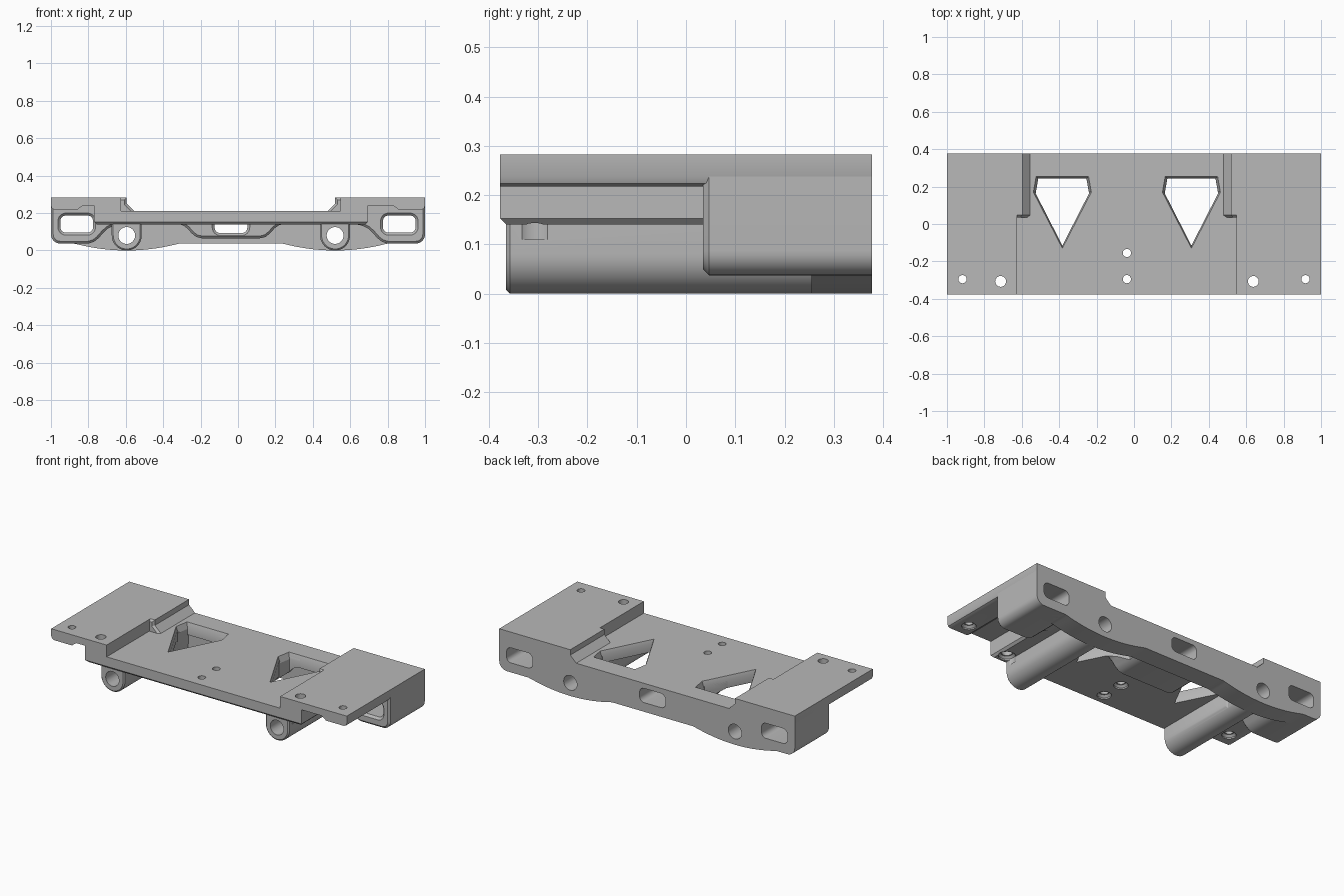
import bpy, bmesh, math

cube = bpy.data.objects.get("Cube")
if cube:
    bpy.data.objects.remove(cube)

OFF = -0.038            # centre line of the inner features
BACK, FRONT = 0.377, -0.377
TOP, DECK_TOP, DECK_LOW = 0.283, 0.211, 0.14

grey = bpy.data.materials.new("plain grey")
grey.use_nodes = True
colour = (0.48, 0.48, 0.48, 1)
grey.diffuse_color = colour
grey.node_tree.nodes["Principled BSDF"].inputs["Base Color"].default_value = colour

parts, cutters = [], []


def prism(name, pts, axis, start, end, inset=0, depth=None, group=parts):
    """Extrude a profile along y or z, optionally chamfering the start face."""
    depth = inset if depth is None else depth
    k = 1 if axis == "y" else 2
    ring = start + math.copysign(depth, end - start)

    def place(p, d):
        return (p[0], d, p[1]) if axis == "y" else (p[0], p[1], d)

    bm = bmesh.new()
    a = [bm.verts.new(place(p, ring)) for p in pts]
    b = [bm.verts.new(place(p, end)) for p in pts]
    first = bm.faces.new(a)
    bm.faces.new(b)
    for i in range(len(pts)):
        j = (i + 1) % len(pts)
        bm.faces.new((a[i], a[j], b[j], b[i]))
    bmesh.ops.recalc_face_normals(bm, faces=bm.faces)
    if inset:
        bmesh.ops.inset_region(bm, faces=[first], thickness=inset, depth=0,
                               use_even_offset=True, use_boundary=True)
        for v in first.verts:
            v.co[k] = start
    me = bpy.data.meshes.new(name)
    bm.to_mesh(me)
    bm.free()
    me.materials.append(grey)
    ob = bpy.data.objects.new(name, me)
    group.append(ob)
    return ob


def arc(cx, cy, r, a0, a1, n):
    return [(cx + r * math.cos(math.radians(a0 + (a1 - a0) * i / n)),
             cy + r * math.sin(math.radians(a0 + (a1 - a0) * i / n))) for i in range(n + 1)]


def circle(cx, cy, r, n=32):
    return arc(cx, cy, r, 0, 360, n)[:-1]


def slot(x0, x1, z0, z1, r):
    return (arc(x1 - r, z1 - r, r, 0, 90, 6) + arc(x0 + r, z1 - r, r, 90, 180, 6)
            + arc(x0 + r, z0 + r, r, 180, 270, 6) + arc(x1 - r, z0 + r, r, 270, 360, 6))


def cut(name, *args):
    prism(name, *args, group=cutters)


def cut_slot(name, x0, x1, z0, z1):
    g = 0.013
    cut(name, slot(x0, x1, z0, z1, 0.03), "y", 0.02, 0.5)
    cut(name + "_rim", slot(x0 - g, x1 + g, z0 - g, z1 + g, 0.03 + g), "y", 0.048, 0.03, g)


# Centre deck with chamfered underside
deck_x = 0.732
prism("deck", [(OFF - deck_x, FRONT), (OFF + deck_x, FRONT), (OFF + deck_x, BACK),
               (OFF - deck_x, BACK)], "z", DECK_LOW, DECK_TOP, 0.013)

# Rear beam with two rounded bellies under the bores
belly = []
for i in range(97):
    x = -0.94 + 1.88 * i / 96
    d = (abs(x - OFF) - 0.557) / 0.28
    belly.append((x, 0.037 * min(1, d * d)))
prism("rear_beam", belly + [(0.94, 0.2), (-0.94, 0.2)], "y", 0.255, BACK)

# Raised rib around the middle slot
half = [(0.155, 0.065), (0.185, 0.072), (0.21, 0.092), (0.232, 0.117),
        (0.255, 0.134), (0.285, 0.143), (0.285, 0.19)]
prism("middle_rib", [(OFF + x, z) for x, z in half] + [(OFF - x, z) for x, z in reversed(half)],
      "y", 0.035, 0.3, 0.012)

for side, s in (("right", -1), ("left", 1)):
    def inner(a, z):
        return (s * a + OFF, z)

    def outer(pts):
        return [(s * a, z) for a, z in pts]

    # Flat wing running the full depth
    prism(side + "_wing",
          [inner(0.587, TOP), inner(0.587, 0.16), inner(deck_x, 0.16), inner(deck_x, 0.24)]
          + outer([(0.83, 0.24), (0.86, 0.218), (0.98, 0.218), (0.994, 0.224),
                   (1, 0.238), (1, TOP)]), "y", FRONT, BACK)

    # Thick rear end block with rounded lower corner and sloped inner lip
    prism(side + "_end_block",
          outer([(1, TOP)] + arc(0.95, 0.087, 0.05, 0, -90, 8)
                + [(0.80, 0.037), (0.77, 0.046), (0.745, 0.066), (0.72, 0.095),
                   (0.695, 0.118), (0.66, 0.134), (0.62, 0.142)])
          + [inner(0.517, 0.16), inner(0.517, DECK_TOP), inner(0.557, 0.25), inner(0.557, TOP)],
          "y", 0.035, BACK, 0.012)

    # Long tube hanging below the deck
    cx = s * 0.557 + OFF
    prism(side + "_tube", arc(cx, 0.08, 0.08, 180, 360, 24) + [(cx + 0.08, 0.15), (cx - 0.08, 0.15)],
          "y", -0.365, BACK, 0.008)
    cut(side + "_bore", circle(cx, 0.08, 0.045), "y", -0.5, 0.5)

    # End slot
    xs = sorted((s * 0.775, s * 0.95))
    cut_slot(side + "_slot", xs[0], xs[1], 0.095, 0.187)

    # Pointed window with sloped rim
    wx = s * 0.345 + OFF
    window = [(wx - 0.14, 0.255), (wx + 0.14, 0.255), (wx + 0.155, 0.17),
              (wx, -0.13), (wx - 0.155, 0.17)]
    cut(side + "_window_rim", window, "z", 0.175, 0.23, 0.013, 0.036)
    small = [(wx + (x - wx) * 0.92, 0.08 + (y - 0.08) * 0.93) for x, y in window]
    cut(side + "_window", small, "z", -0.1, 0.2)

cut_slot("middle_slot", -0.125, 0.05, 0.093, 0.18)

# Screw holes, widened on the underside
for i, (x, y, r, low) in enumerate([
        (-0.917, -0.295, 0.022, 0.218), (0.917, -0.295, 0.022, 0.218),
        (-0.713, -0.307, 0.029, DECK_LOW), (0.638, -0.307, 0.029, DECK_LOW),
        (OFF, -0.155, 0.022, DECK_LOW), (OFF, -0.295, 0.022, DECK_LOW)]):
    cut(f"screw_hole_{i}", circle(x, y, r, 24), "z", 0.1, 0.4)
    cut(f"screw_seat_{i}", circle(x, y, r + 0.018, 24), "z", low + 0.02, low - 0.03, 0.012)

# Cut every part, then discard the cutters
scene = bpy.context.scene.collection
helpers = bpy.data.collections.new("cutters")
scene.children.link(helpers)
for ob in cutters:
    ob.hide_render = True
    helpers.objects.link(ob)
for ob in parts:
    scene.objects.link(ob)
    mod = ob.modifiers.new("openings", "BOOLEAN")
    mod.operation = "DIFFERENCE"
    mod.operand_type = "COLLECTION"
    mod.collection = helpers
    mod.solver = "EXACT"
    mod.use_self = True
graph = bpy.context.evaluated_depsgraph_get()
graph.update()
meshes = [bpy.data.meshes.new_from_object(ob.evaluated_get(graph)) for ob in parts]
for ob, me in zip(parts, meshes):
    ob.modifiers.clear()
    ob.data = me
    me.materials.clear()
    me.materials.append(grey)
for ob in cutters:
    bpy.data.objects.remove(ob)
bpy.data.collections.remove(helpers)

# Smooth curved faces, keep edges crisp
bpy.ops.object.select_all(action="DESELECT")
for ob in parts:
    ob.select_set(True)
bpy.context.view_layer.objects.active = parts[0]
bpy.ops.object.shade_smooth_by_angle(angle=math.radians(30))
